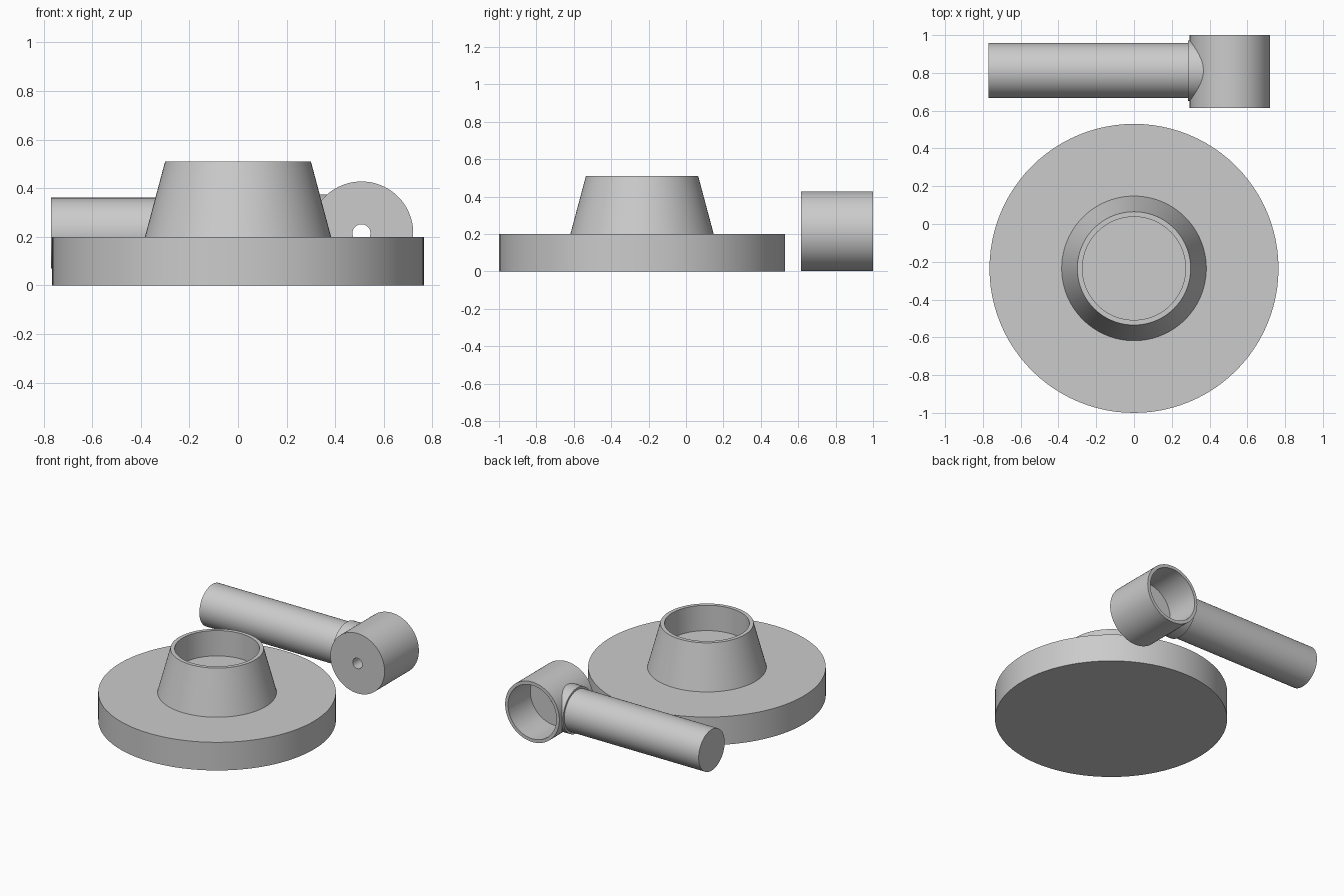
import bpy, bmesh, math
from mathutils import Matrix, Vector

if "Cube" in bpy.data.objects:
    bpy.data.objects.remove(bpy.data.objects["Cube"])

SEG = 96
grey = bpy.data.materials.new("plain_grey")
grey.diffuse_color = (0.6, 0.6, 0.6, 1)
grey.use_nodes = True
grey.node_tree.nodes["Principled BSDF"].inputs["Base Color"].default_value = grey.diffuse_color


def lathe(name, profile, centre, axis='Z'):
    """Spin (radius, height) points, from axis to axis, into a closed solid."""
    bm = bmesh.new()
    verts = [bm.verts.new((r, 0, h)) for r, h in profile]
    edges = [bm.edges.new(pair) for pair in zip(verts, verts[1:])]
    bmesh.ops.spin(bm, geom=verts + edges, cent=(0, 0, 0), axis=(0, 0, 1),
                   angle=math.tau, steps=SEG, use_merge=True)
    bmesh.ops.remove_doubles(bm, verts=bm.verts, dist=1e-5)
    bmesh.ops.recalc_face_normals(bm, faces=bm.faces)
    turn = {'Z': Matrix(), 'X': Matrix.Rotation(math.pi / 2, 4, 'Y'),
            'Y': Matrix.Rotation(-math.pi / 2, 4, 'X')}[axis]
    bmesh.ops.transform(bm, matrix=Matrix.Translation(Vector(centre)) @ turn, verts=bm.verts)
    mesh = bpy.data.meshes.new(name)
    bm.to_mesh(mesh)
    bm.free()
    mesh.materials.append(grey)
    obj = bpy.data.objects.new(name, mesh)
    bpy.context.collection.objects.link(obj)
    return obj


def rod(name, radius, length, centre, axis):
    return lathe(name, [(0, 0), (radius, 0), (radius, length), (0, length)], centre, axis)


def combine(target, tool, operation):
    """Apply a boolean and discard the tool object."""
    bpy.context.view_layer.objects.active = target
    mod = target.modifiers.new("cut", 'BOOLEAN')
    mod.operation, mod.solver, mod.object = operation, 'EXACT', tool
    bpy.ops.object.modifier_apply(modifier=mod.name)
    bpy.data.objects.remove(tool)


# Wide round base with a tapered, hollow cup on top
base = lathe("base_with_cup", [(0, 0), (0.765, 0), (0.765, 0.2), (0.383, 0.2),
                               (0.30, 0.51), (0.273, 0.51), (0.273, 0.33), (0, 0.33)],
             (0, -0.235, 0))

# Lying head: drum with a side collar, open at the back, small hole in front
HX, HY, HZ = 0.508, 0.812, 0.215
head = rod("head", 0.213, 0.385, (HX, 0.615, HZ), 'Y')
combine(head, rod("collar", 0.16, 0.2, (0.285, HY, HZ), 'X'), 'UNION')
combine(head, rod("cavity", 0.19, 0.4, (HX, 0.75, HZ), 'Y'), 'DIFFERENCE')
combine(head, rod("pin_hole", 0.037, 0.4, (HX, 0.5, HZ), 'Y'), 'DIFFERENCE')

# Handle plugged into the collar
handle = rod("handle", 0.146, 1.07, (-0.77, HY, HZ), 'X')

# Smooth the round walls, keep the rims crisp
for obj in (base, head, handle):
    bpy.ops.object.select_all(action='DESELECT')
    obj.select_set(True)
    bpy.context.view_layer.objects.active = obj
    bpy.ops.object.shade_smooth_by_angle(angle=math.radians(30))
